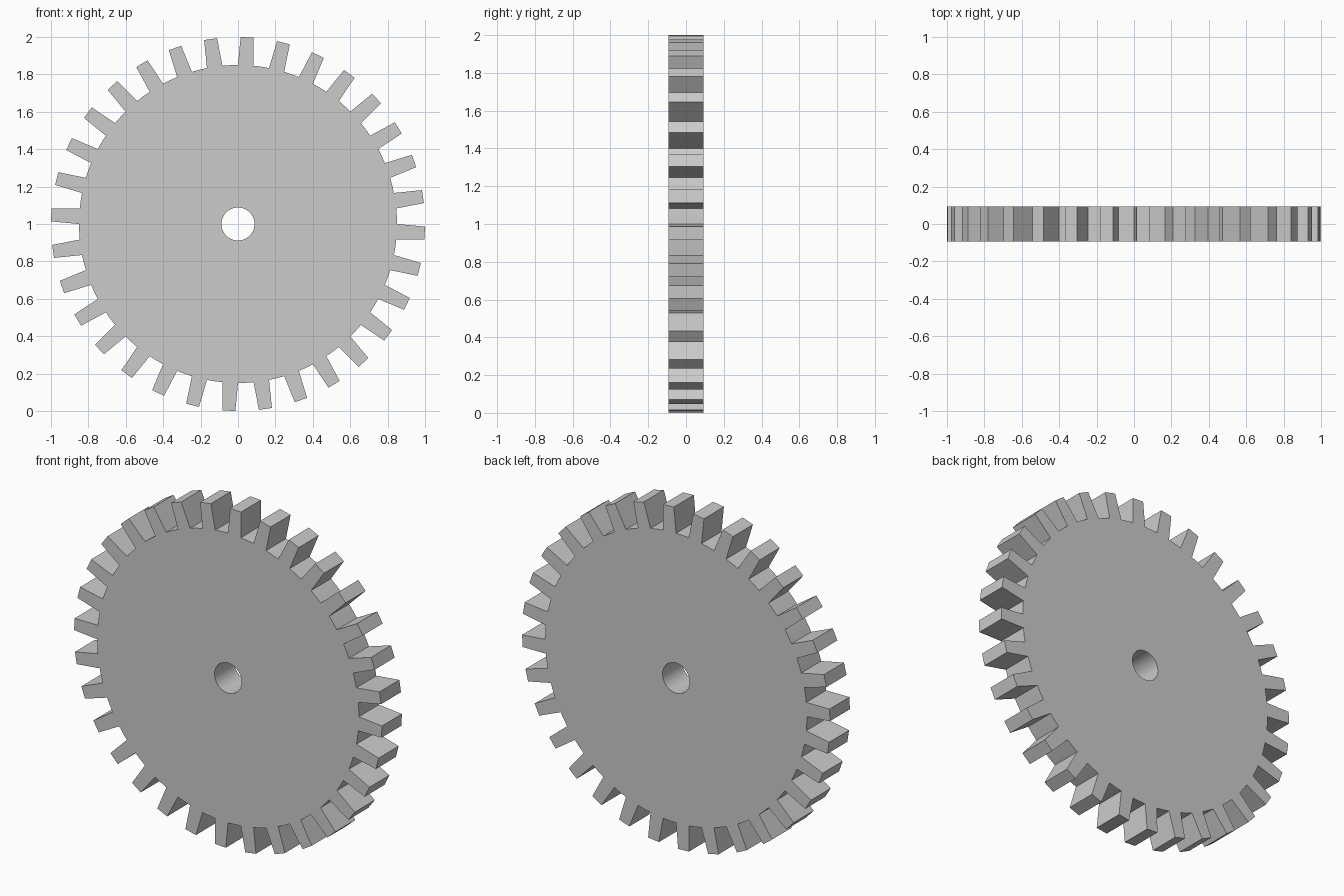
import bpy, bmesh
from math import sin, cos, radians, pi

if "Cube" in bpy.data.objects:
    bpy.data.objects.remove(bpy.data.objects["Cube"])

TEETH, TIP, ROOT, BORE, HALF = 32, 1.0, 0.85, 0.088, 0.0925
INSET = radians(0.8)           # flank taper at the tooth tip
step = 2 * pi / TEETH
n = TEETH * 4                  # four ring points per tooth

bm = bmesh.new()


def point(r, a):
    # angle runs clockwise from the top, seen from the front
    return bm.verts.new((r * sin(a), -HALF, 1 + r * cos(a)))


# Front disc: ring between the bore and the tooth roots
bore = [point(BORE, i * step / 4) for i in range(n)]
root = [point(ROOT, i * step / 4) for i in range(n)]
for i in range(n):
    j = (i + 1) % n
    bm.faces.new((bore[i], root[i], root[j], bore[j]))

# Tapered teeth
for k in range(TEETH):
    a = k * step
    t0, t1 = point(TIP, a + INSET), point(TIP, a + step / 2 - INSET)
    bm.faces.new((root[4 * k], t0, t1, root[4 * k + 2], root[4 * k + 1]))

# Thickness, keeping the front faces
ext = bmesh.ops.extrude_face_region(bm, geom=bm.faces[:], use_keep_orig=True)
bmesh.ops.translate(bm, vec=(0, 2 * HALF, 0),
                    verts=[g for g in ext["geom"] if isinstance(g, bmesh.types.BMVert)])
bmesh.ops.recalc_face_normals(bm, faces=bm.faces[:])

mesh = bpy.data.meshes.new("gear_wheel")
bm.to_mesh(mesh)
bm.free()
gear = bpy.data.objects.new("gear_wheel", mesh)
bpy.context.collection.objects.link(gear)

# Smooth bore, sharp teeth
bpy.context.view_layer.objects.active = gear
gear.select_set(True)
bpy.ops.object.shade_smooth_by_angle(angle=radians(20))
